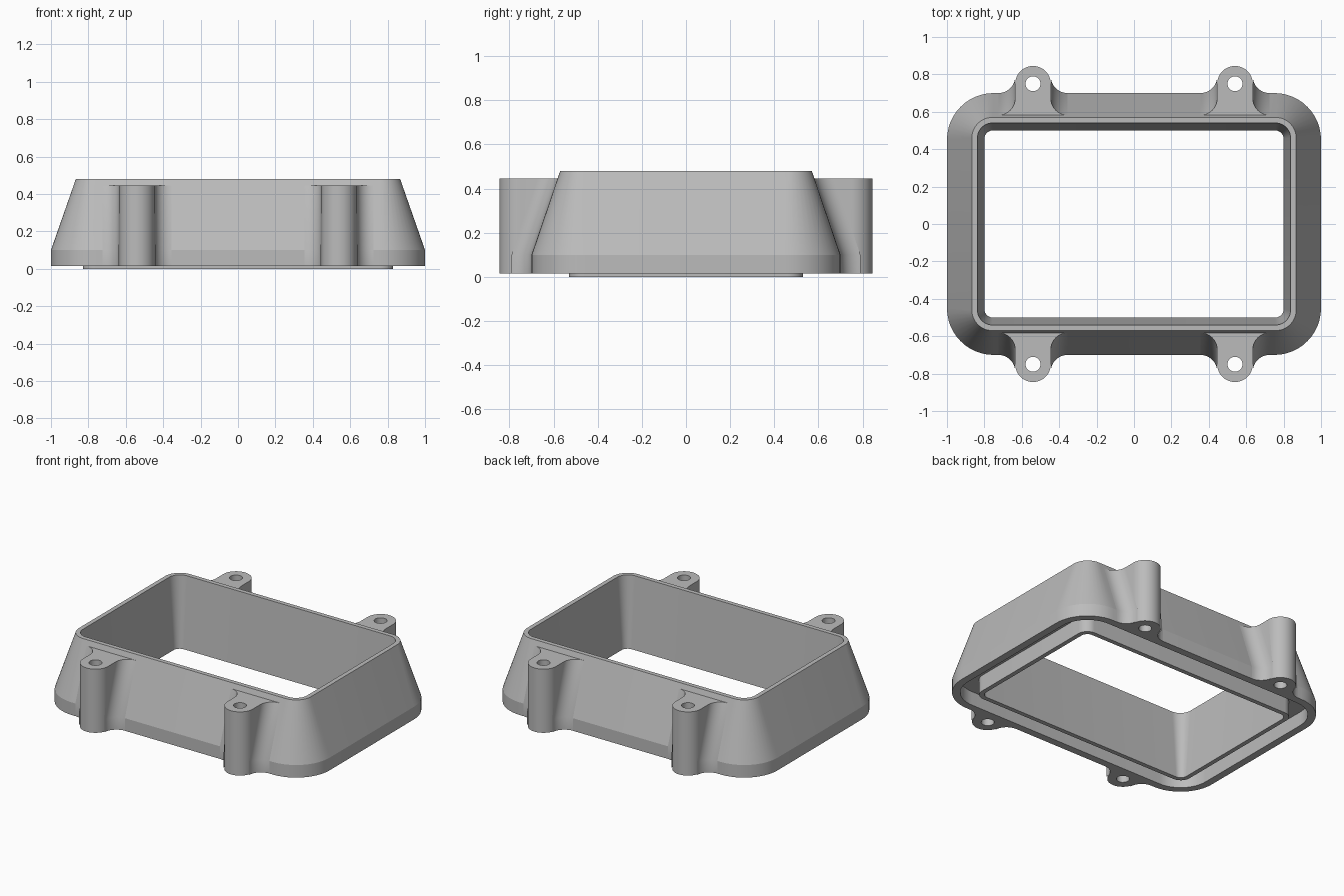
import bpy, bmesh
from math import sin, cos, pi, radians

cube = bpy.data.objects.get("Cube")
if cube:
    bpy.data.objects.remove(cube)

grey = bpy.data.materials.new("light_grey")
grey.use_nodes = True
grey.diffuse_color = (0.5, 0.5, 0.5, 1)
grey.node_tree.nodes["Principled BSDF"].inputs["Base Color"].default_value = (0.5, 0.5, 0.5, 1)

BASE, KNEE, TOP, LUG_TOP = 0.015, 0.10, 0.48, 0.445


def finish(bm, name, angle):
    bmesh.ops.recalc_face_normals(bm, faces=bm.faces)
    mesh = bpy.data.meshes.new(name)
    bm.to_mesh(mesh)
    bm.free()
    mesh.materials.append(grey)
    obj = bpy.data.objects.new(name, mesh)
    bpy.context.collection.objects.link(obj)
    bpy.ops.object.select_all(action='DESELECT')
    obj.select_set(True)
    bpy.context.view_layer.objects.active = obj
    bpy.ops.object.shade_smooth_by_angle(angle=radians(angle))


def rounded_rect(bm, hx, hy, r, z, steps=12):
    verts = []
    for q, (sx, sy) in enumerate([(1, 1), (-1, 1), (-1, -1), (1, -1)]):
        for i in range(steps + 1):
            a = (q + i / steps) * pi / 2
            verts.append(bm.verts.new((sx * (hx - r) + r * cos(a),
                                       sy * (hy - r) + r * sin(a), z)))
    return verts


def bridge(bm, a, b):
    for i in range(len(a)):
        j = (i + 1) % len(a)
        bm.faces.new((a[i], a[j], b[j], b[i]))


# Tapered frame: outer wall, rim, inner wall, lower lip, gasket groove, skirt
bm = bmesh.new()
sections = [
    (1.0, 0.70, 0.25, BASE),
    (1.0, 0.70, 0.25, KNEE),
    (0.867, 0.57, 0.11, TOP),
    (0.837, 0.54, 0.08, TOP),
    (0.80, 0.50, 0.045, 0),
    (0.83, 0.53, 0.07, 0),
    (0.83, 0.53, 0.07, 0.11),
    (0.95, 0.65, 0.20, 0.11),
    (0.95, 0.65, 0.20, BASE),
]
rings = [rounded_rect(bm, *s) for s in sections]
for k, ring in enumerate(rings):
    bridge(bm, ring, rings[(k + 1) % len(rings)])
finish(bm, "frame_body", 15)


# Screw lugs: round tip, through hole, fillets that follow the sloping wall
def lug_outline(wall, cx=0.54, cy=0.75, w=0.095, fillet=0.09, steps=10):
    tip = [(cx + w * cos(i * pi / 24), cy + w * sin(i * pi / 24)) for i in range(25)]
    curve = []
    for i in range(steps + 1):
        a = i / steps * pi / 2
        curve.append((w + fillet * (1 - cos(a)), wall + fillet * (1 - sin(a))))
    curve.append((w + fillet, wall - 0.02))
    left = [(cx - x, y) for x, y in curve]
    right = [(cx + x, y) for x, y in reversed(curve)]
    return tip + left + right


def make_lug(name, sx, sy):
    bm = bmesh.new()
    slope_y = 0.70 - 0.13 * (LUG_TOP - KNEE) / (TOP - KNEE)
    levels = [(BASE, 0.70), (KNEE, 0.70), (LUG_TOP, slope_y)]
    outer = [[bm.verts.new((sx * x, sy * y, z)) for x, y in lug_outline(wall)]
             for z, wall in levels]
    hole = [[bm.verts.new((sx * (0.54 + 0.04 * cos(i * pi / 12)),
                           sy * (0.75 + 0.04 * sin(i * pi / 12)), z)) for i in range(24)]
            for z in (BASE, LUG_TOP)]
    for stack in (outer, hole):
        for a, b in zip(stack, stack[1:]):
            bridge(bm, a, b)
    for loop, inner in ((outer[0], hole[0]), (outer[-1], hole[-1])):
        edges = [bm.edges.get((ring[i - 1], ring[i]))
                 for ring in (loop, inner) for i in range(len(ring))]
        bmesh.ops.triangle_fill(bm, edges=edges, use_beauty=True)
    finish(bm, name, 30)


for side, sx in (("left", 1), ("right", -1)):
    for end, sy in (("front", -1), ("back", 1)):
        make_lug(f"{end}_{side}_screw_lug", sx, sy)
